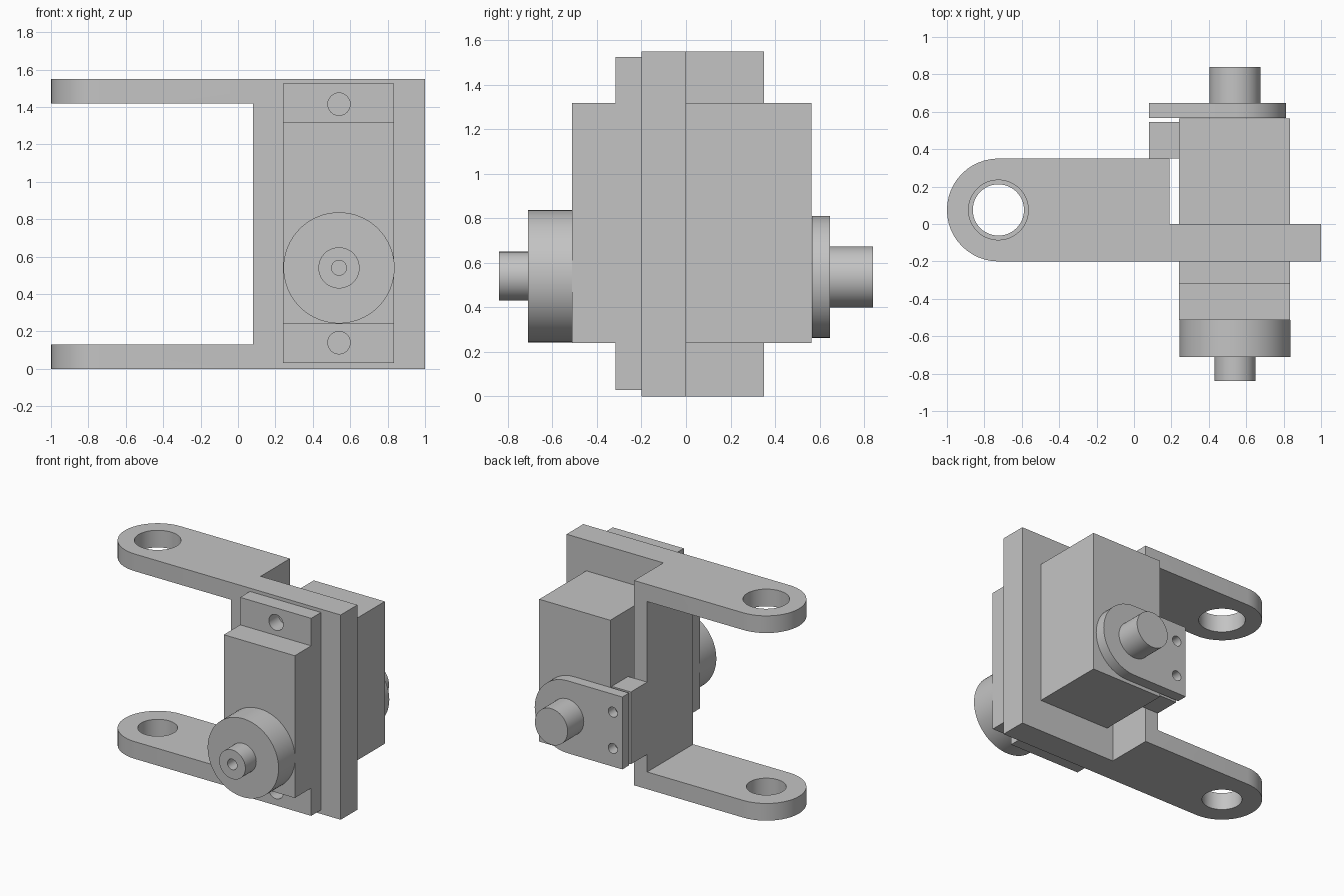
import bpy, bmesh, math
from mathutils import Matrix, Vector

if "Cube" in bpy.data.objects:
    bpy.data.objects.remove(bpy.data.objects["Cube"], do_unlink=True)

grey = bpy.data.materials.new("plain_grey")
grey.use_nodes = True
grey.diffuse_color = (0.55, 0.55, 0.55, 1)
grey.node_tree.nodes["Principled BSDF"].inputs["Base Color"].default_value = grey.diffuse_color


def finish(name, bm):
    bmesh.ops.recalc_face_normals(bm, faces=bm.faces)
    mesh = bpy.data.meshes.new(name)
    bm.to_mesh(mesh)
    bm.free()
    mesh.materials.append(grey)
    ob = bpy.data.objects.new(name, mesh)
    bpy.context.collection.objects.link(ob)
    return ob


def box(name, x, y, z):
    bm = bmesh.new()
    bmesh.ops.create_cube(bm, size=1)
    for v in bm.verts:
        v.co = [(lo + hi) / 2 + c * (hi - lo) for c, (lo, hi) in zip(v.co, (x, y, z))]
    return finish(name, bm)


def cylinder(name, start, end, radius, sides=48):
    a, b = Vector(start), Vector(end)
    bm = bmesh.new()
    turn = (b - a).to_track_quat('Z', 'Y').to_matrix().to_4x4()
    bmesh.ops.create_cone(bm, cap_ends=True, segments=sides, radius1=radius, radius2=radius,
                          depth=(b - a).length, matrix=Matrix.Translation((a + b) / 2) @ turn)
    return finish(name, bm)


def extrude(name, points, offset):
    bm = bmesh.new()
    face = bm.faces.new([bm.verts.new(p) for p in points])
    new = bmesh.ops.extrude_face_region(bm, geom=[face])["geom"]
    bmesh.ops.translate(bm, vec=offset, verts=[v for v in new if isinstance(v, bmesh.types.BMVert)])
    return finish(name, bm)


def arc(cx, cy, radius, start, end, steps=24):
    angles = [math.radians(start + (end - start) * i / steps) for i in range(steps + 1)]
    return [(cx + radius * math.cos(t), cy + radius * math.sin(t)) for t in angles]


def cut(ob, *cutters):
    for c in cutters:
        m = ob.modifiers.new("cut", 'BOOLEAN')
        m.operation, m.solver, m.object = 'DIFFERENCE', 'EXACT', c
    bpy.context.view_layer.update()
    graph = bpy.context.evaluated_depsgraph_get()
    mesh = bpy.data.meshes.new_from_object(ob.evaluated_get(graph))
    ob.modifiers.clear()
    ob.data = mesh
    for c in cutters:
        bpy.data.objects.remove(c, do_unlink=True)
    return ob


H = 1.55                 # bracket height
AX, AZ = 0.54, 0.54      # output shaft axis
X = (0.24, 0.835)        # motor width

# Fork bracket: one footprint, opened between the arms and bored at the ends
outline = [(1, -0.2), (1, 0), (0.19, 0), (0.19, 0.35)] + arc(-0.725, 0.075, 0.275, 90, 270)
bracket = extrude("fork_bracket", [(x, y, 0) for x, y in outline], (0, 0, H))
cut(bracket,
    box("opening", (-1.2, 0.08), (-0.5, 0.5), (0.13, 1.42)),
    cylinder("lower_bore", (-0.725, 0.075, -0.1), (-0.725, 0.075, 0.3), 0.137),
    cylinder("upper_bore", (-0.725, 0.075, 1.3), (-0.725, 0.075, 1.7), 0.16))

# Motor body and its drilled mounting ears
parts = [bracket]
parts.append(box("motor_front", X, (-0.513, -0.2), (0.24, 1.317)))
parts.append(box("motor_back", X, (0, 0.563), (0.24, 1.317)))
for name, z, hole in (("lower_ear", (0.03, 0.24), 0.14), ("upper_ear", (1.317, 1.525), 1.415)):
    ear = box(name, X, (-0.317, -0.2), z)
    parts.append(cut(ear, cylinder("screw_hole", (AX, -0.5, hole), (AX, 0, hole), 0.06, 32)))

# Front output disc and drilled stub shaft
parts.append(cylinder("output_disc", (AX, -0.513, AZ), (AX, -0.71, AZ), 0.297, 64))
stub = cylinder("output_shaft", (AX, -0.71, AZ), (AX, -0.84, AZ), 0.11)
parts.append(cut(stub, cylinder("shaft_hole", (AX, -0.69, AZ), (AX, -0.9, AZ), 0.04, 24)))

# Rear support: spacer block, rounded plate with two screw holes, pivot pin
parts.append(box("spacer_block", (0.08, 0.24), (0.35, 0.545), (0.263, 0.81)))
tab = [(0.08, 0.263)] + arc(AX, 0.537, 0.274, -90, 90) + [(0.08, 0.811)]
plate = extrude("rear_plate", [(x, 0.567, z) for x, z in tab], (0, 0.08, 0))
parts.append(cut(plate, *[cylinder("plate_hole", (0.16, 0.5, z), (0.16, 0.8, z), 0.038, 24)
                          for z in (0.4, 0.675)]))
parts.append(cylinder("pivot_pin", (AX, 0.645, 0.537), (AX, 0.84, 0.537), 0.137))

# Smooth the round walls, keep the corners sharp
bpy.ops.object.select_all(action='DESELECT')
for ob in parts:
    ob.select_set(True)
bpy.context.view_layer.objects.active = bracket
bpy.ops.object.shade_smooth_by_angle(angle=math.radians(30))
